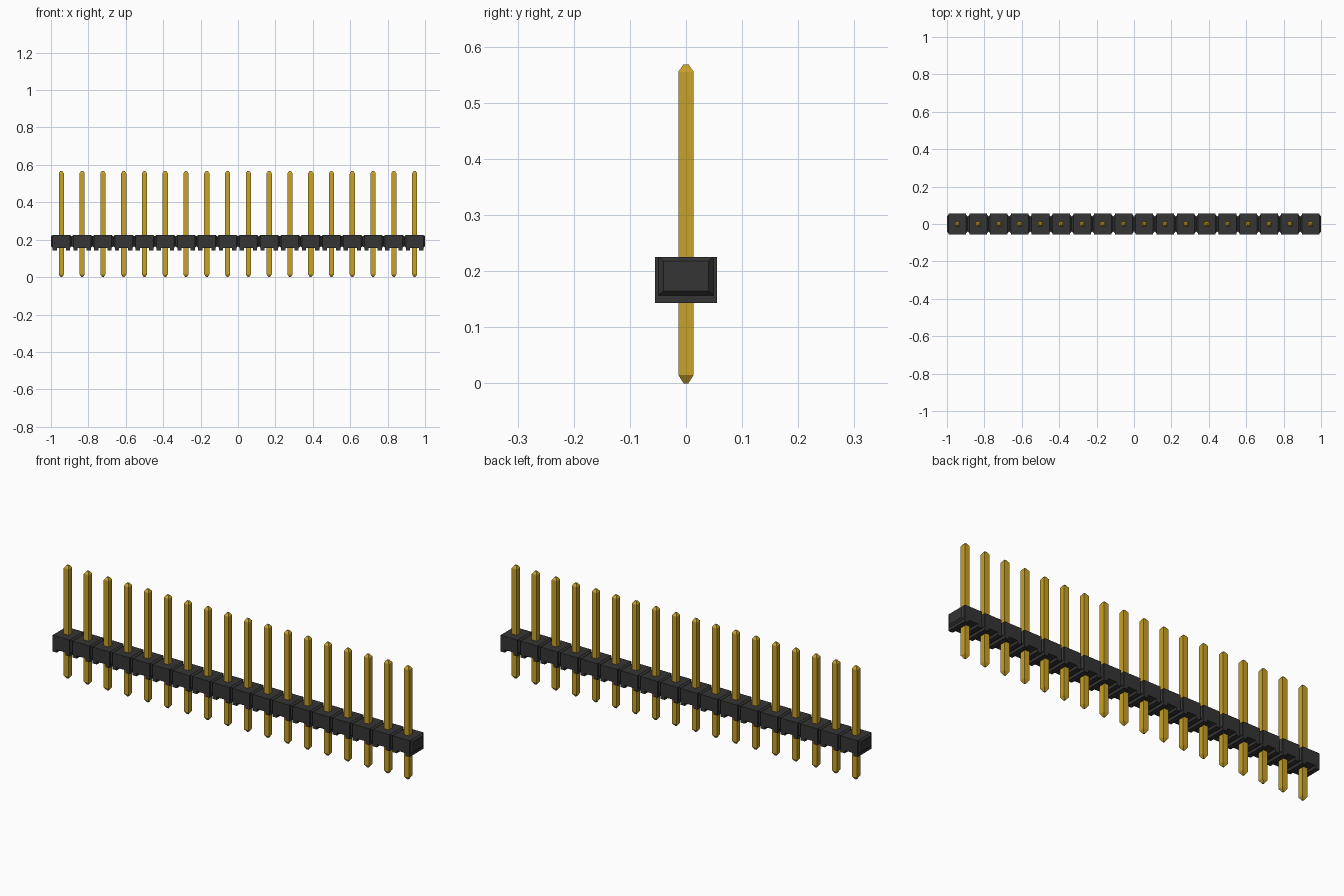
import bpy, bmesh

cube = bpy.data.objects.get("Cube")
if cube:
    bpy.data.objects.remove(cube, do_unlink=True)

COUNT = 18
PITCH = 2.0 / COUNT


def material(name, rgb, rough, metal=0.0):
    m = bpy.data.materials.new(name)
    m.use_nodes = True
    m.diffuse_color = (*rgb, 1)
    b = m.node_tree.nodes["Principled BSDF"]
    b.inputs["Base Color"].default_value = (*rgb, 1)
    b.inputs["Roughness"].default_value = rough
    b.inputs["Metallic"].default_value = metal
    return m


gold = material("gold", (0.58, 0.36, 0.02), 0.4)
black = material("black plastic", (0.035, 0.035, 0.036), 0.6)


def loft(bm, rings):
    """Join rings of points into a closed solid with flat caps."""
    loops = [[bm.verts.new(p) for p in ring] for ring in rings]
    for a, b in zip(loops, loops[1:]):
        n = len(a)
        for i in range(n):
            bm.faces.new((a[i], a[(i + 1) % n], b[(i + 1) % n], b[i]))
    bm.faces.new(loops[0][::-1])
    bm.faces.new(loops[-1])


def square_z(h, z):
    return [(-h, -h, z), (h, -h, z), (h, h, z), (-h, h, z)]


def rect_x(x, y, z0, z1):
    return [(x, -y, z0), (x, y, z0), (x, y, z1), (x, -y, z1)]


def mesh_from(bm, name, mat):
    bmesh.ops.recalc_face_normals(bm, faces=bm.faces[:])
    me = bpy.data.meshes.new(name)
    bm.to_mesh(me)
    bm.free()
    me.materials.append(mat)
    return me


# Square pin with tapered ends
bm = bmesh.new()
loft(bm, [square_z(0.004, 0.0), square_z(0.0138, 0.015),
          square_z(0.0138, 0.555), square_z(0.005, 0.568)])
pin_mesh = mesh_from(bm, "pin", gold)

# Housing segment: full-depth core with bevelled ends that meet the neighbours
bm = bmesh.new()
end, core = PITCH / 2, 0.047
loft(bm, [rect_x(-end, 0.040, 0.165, 0.218),
          rect_x(-core, 0.049, 0.157, 0.225),
          rect_x(-core, 0.055, 0.157, 0.225),
          rect_x(core, 0.055, 0.157, 0.225),
          rect_x(core, 0.049, 0.157, 0.225),
          rect_x(end, 0.040, 0.165, 0.218)])
# Two feet leaving a channel under the pin
for s in (-1, 1):
    loft(bm, [rect_x(s * 0.024, 0.055, 0.143, 0.158),
              rect_x(s * core, 0.055, 0.143, 0.158)])
housing_mesh = mesh_from(bm, "housing", black)

# Repeat along the row
for i in range(COUNT):
    x = (i + 0.5) * PITCH - 1.0
    for name, me in (("pin", pin_mesh), ("housing_segment", housing_mesh)):
        ob = bpy.data.objects.new(f"{name}_{i + 1:02d}", me)
        ob.location.x = x
        bpy.context.collection.objects.link(ob)
